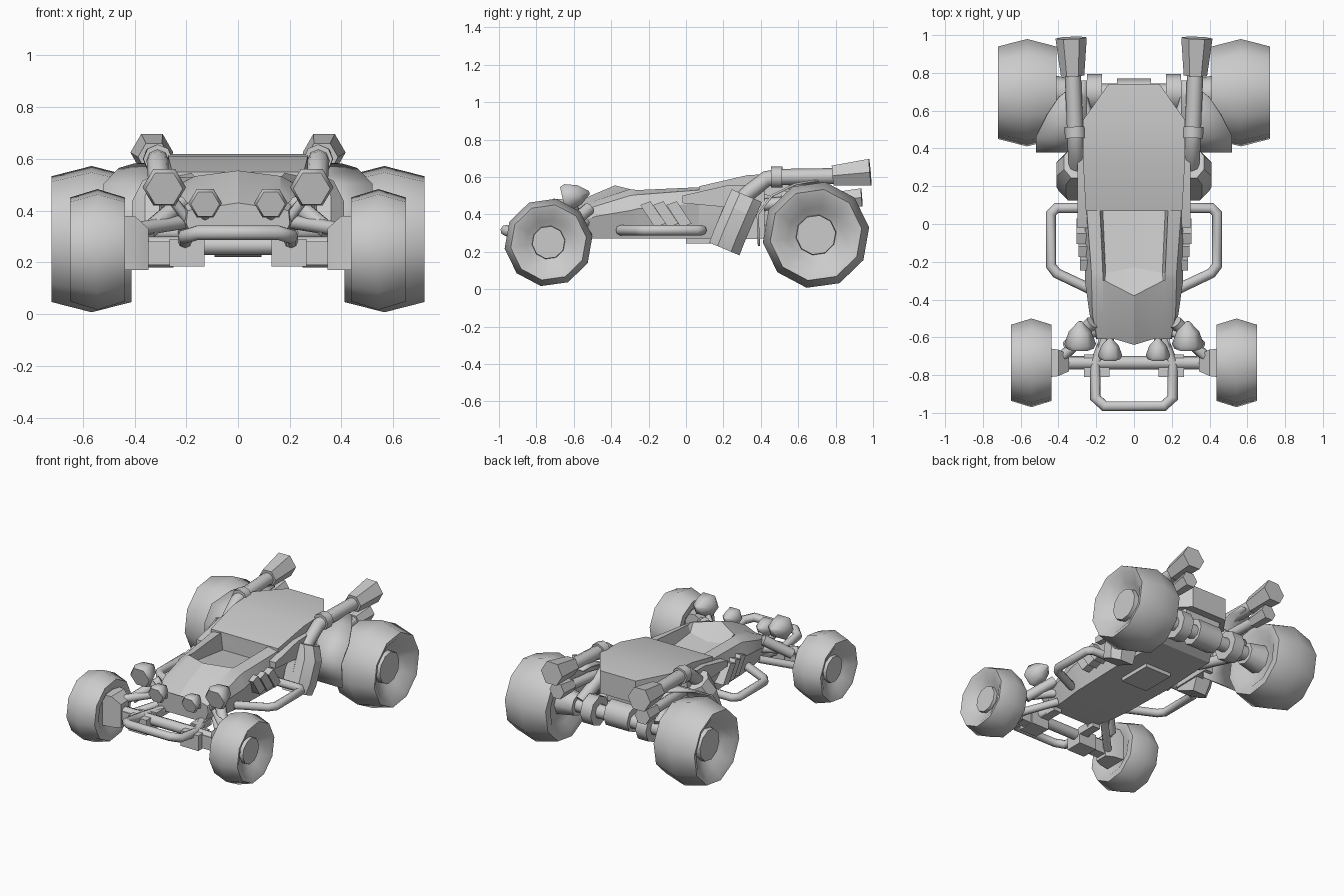
import bpy, bmesh, math
from mathutils import Vector

if "Cube" in bpy.data.objects:
    bpy.data.objects.remove(bpy.data.objects["Cube"])

SIDES = ((1, "right"), (-1, "left"))


def finish(name, bm, angle=30):
    bmesh.ops.recalc_face_normals(bm, faces=bm.faces)
    me = bpy.data.meshes.new(name)
    bm.to_mesh(me)
    bm.free()
    ob = bpy.data.objects.new(name, me)
    bpy.context.collection.objects.link(ob)
    bpy.ops.object.select_all(action='DESELECT')
    ob.select_set(True)
    bpy.context.view_layer.objects.active = ob
    bpy.ops.object.shade_smooth_by_angle(angle=math.radians(angle))
    return ob


def loft(name, rings, caps=True, closed=True, angle=20):
    """Skin a series of equal-length point rings."""
    bm = bmesh.new()
    vs = [[bm.verts.new(p) for p in r] for r in rings]
    n = len(rings[0])
    for a, b in zip(vs, vs[1:]):
        for i in range(n if closed else n - 1):
            j = (i + 1) % n
            bm.faces.new((a[i], a[j], b[j], b[i]))
    if caps:
        bm.faces.new(vs[0])
        bm.faces.new(vs[-1])
    bmesh.ops.remove_doubles(bm, verts=bm.verts, dist=1e-5)
    return finish(name, bm, angle)


def side_prism(name, yz, x0, x1):
    return loft(name, [[(x, y, z) for y, z in yz] for x in (x0, x1)])


def box(name, x, y, z):
    return side_prism(name, [(y[0], z[0]), (y[1], z[0]), (y[1], z[1]), (y[0], z[1])], *x)


def lathe(name, p, axis, profile, n=8, turn=0, angle=50):
    """Revolve (distance, radius) pairs around an axis starting at p."""
    a = Vector(axis).normalized()
    u = (Vector((0, 0, 1)) if abs(a.z) < .9 else Vector((0, 1, 0))).cross(a).normalized()
    v = a.cross(u)
    rings = []
    for d, r in profile:
        t = [math.radians(turn) + 2 * math.pi * i / n for i in range(n)]
        rings.append([Vector(p) + a * d + (u * math.cos(k) + v * math.sin(k)) * r for k in t])
    return loft(name, rings, angle=angle)


def rod(name, p, q, r0, r1=None, n=8, turn=0):
    d = Vector(q) - Vector(p)
    return lathe(name, p, d, [(0, r0), (d.length, r0 if r1 is None else r1)], n, turn)


def tube(name, pts, r):
    cu = bpy.data.curves.new(name, 'CURVE')
    cu.dimensions = '3D'
    cu.bevel_depth = r
    cu.bevel_resolution = 2
    cu.use_fill_caps = True
    sp = cu.splines.new('POLY')
    sp.points.add(len(pts) - 1)
    for q, c in zip(sp.points, pts):
        q.co = (*c, 1)
    ob = bpy.data.objects.new(name, cu)
    bpy.context.collection.objects.link(ob)


def mirrored_ring(half):
    return half + [(-x, y, z) for x, y, z in reversed(half)]


# Front hull with open cockpit: bottom, side, shoulder, rail, floor edge, centre
def hull_ring(y, bottom, side, shoulder, rail, floor, zc, yc=None):
    half = [(x, y, z) for x, z in (bottom, side, shoulder, rail, floor)]
    yc = y if yc is None else yc
    ring = half + [(0, yc, zc)] + [(-x, py, z) for x, py, z in reversed(half)]
    return ring


loft("hull", [
    hull_ring(-.61, (.17, .28), (.20, .35), (.195, .40), (.15, .41), (.10, .415), .43, -.64),
    hull_ring(-.48, (.19, .27), (.235, .39), (.22, .445), (.165, .475), (.10, .485), .50, -.51),
    hull_ring(-.30, (.21, .27), (.26, .42), (.225, .50), (.165, .535), (.155, .535), .555, -.38),
    hull_ring(-.26, (.21, .27), (.26, .43), (.225, .505), (.165, .53), (.15, .48), .47, -.23),
    hull_ring(.07, (.22, .27), (.26, .46), (.25, .53), (.18, .545), (.165, .43), .43),
    hull_ring(.071, (.22, .27), (.26, .46), (.25, .53), (.18, .545), (.165, .545), .545),
    hull_ring(.50, (.20, .27), (.25, .46), (.25, .54), (.18, .58), (.16, .58), .58),
    hull_ring(.68, (.12, .38), (.14, .46), (.14, .54), (.12, .58), (.10, .58), .58)])

# Roof / engine cover
loft("roof", [mirrored_ring([(w, y, zb), (w, y, zt)]) for y, w, zb, zt in (
    (.07, .255, .52, .55), (.33, .27, .53, .61), (.55, .27, .47, .62), (.74, .135, .45, .605))])
box("belly_plate", (-.10, .10), (0, .24), (.245, .29))


# Wheels: centre y, centre z, centre x, half width, radius
for label, y, z, x, hw, R in (("front", -.735, .25, .543, .107, .237),
                              ("rear", .695, .29, .566, .155, .287)):
    prof = [(-hw * .75, 0), (-hw * .75, R * .5), (-hw, R * .68), (-hw, R * .86), (0, R),
            (hw, R * .86), (hw * .93, R * .74), (hw * .62, R * .52), (hw * .45, R * .38),
            (hw * .65, R * .37), (hw * .65, 0)]
    for s, side in SIDES:
        lathe(f"{label}_wheel_{side}", (s * x, y, z), (s, 0, 0), prof, 10, 8 if s > 0 else 172, 40)

# Axles and front bumper
rod("front_axle", (-.38, -.735, .265), (.38, -.735, .265), .036)
rod("rear_axle", (-.47, .695, .30), (.47, .695, .30), .048)
rod("differential", (-.09, .68, .31), (.09, .68, .31), .09)
tube("front_bumper", [(-.15, -.60, .28), (-.205, -.74, .275), (-.205, -.92, .30), (-.155, -.965, .315),
                      (.155, -.965, .315), (.205, -.92, .30), (.205, -.74, .275), (.15, -.60, .28)], .029)

for s, side in SIDES:
    # Front suspension
    box(f"axle_clamp_{side}", (s * .13, s * .265), (-.81, -.69), (.185, .29))
    box(f"axle_bracket_{side}", (s * .25, s * .345), (-.77, -.70), (.19, .28))
    box(f"chassis_arm_{side}", (s * .13, s * .19), (-.70, -.56), (.25, .30))
    loft(f"front_knuckle_{side}", [[(s * px, -.735 + dy, pz) for dy, pz in
         ((-h, .17), (h, .17), (h, zt), (-h, zt))] for px, h, zt in ((.345, .045, .33), (.40, .07, .38), (.475, .08, .38))])
    tube(f"upper_arm_{side}", [(s * .19, -.53, .36), (s * .38, -.70, .33)], .028)
    tube(f"lower_arm_{side}", [(s * .19, -.52, .29), (s * .37, -.70, .22)], .026)
    rod(f"front_shock_{side}", (s * .22, -.52, .43), (s * .35, -.65, .32), .035)

    # Headlamps with domed backs
    for label, x, y, z, r in (("outer", .285, -.66, .485, .084), ("inner", .127, -.715, .425, .065)):
        lathe(f"{label}_lamp_{side}", (s * x, y, z), (0, 1, .22),
              [(0, r * .85), (r * .3, r), (r * 1.1, r * .72), (r * 1.75, r * .12)], 6, 0, 65)
        rod(f"{label}_lamp_post_{side}", (s * x, y + .05, z), (s * min(x, .19), -.57, .36), .02)

    # Nerf bars
    tube(f"side_bar_{side}", [(s * .22, .085, .315), (s * .41, .085, .315), (s * .44, .055, .315),
                              (s * .44, -.22, .315), (s * .41, -.26, .315), (s * .22, -.35, .315)], .028)
    # Slanted vents
    for i in range(3):
        y = -.245 + i * .07
        side_prism(f"side_vent_{side}_{i}", [(y, .45), (y + .055, .47), (y + .135, .35), (y + .075, .335)],
                   s * .22, s * (.285 + .01 * i))
    # Side panel and tilted air intake
    side_prism(f"side_panel_{side}", [(.13, .265), (.42, .27), (.42, .56), (.22, .555), (-.02, .50), (-.02, .46), (.20, .44)],
               s * .24, s * .30)
    outline = [(.25, -.09), (.36, -.09), (.41, -.04), (.41, .04), (.36, .09), (.25, .09)]
    loft(f"air_intake_{side}", [[(s * (.25 + (px - .25) * k), cy + t * .9, cz - t * .38) for px, t in outline]
                                for cy, cz, k in ((.205, .215, .9), (.23, .28, 1), (.29, .42, 1), (.325, .50, .75))])

    # Rear fender
    pts = [(.39, .23, .52), (.383, .40, .52), (.46, .50, .52), (.58, .56, .46), (.67, .577, .40), (.76, .58, .29)]
    fender = loft(f"rear_fender_{side}", [[(s * .25, y, z), (s * xo, y, z)] for y, z, xo in pts],
                  caps=False, closed=False, angle=40)
    fender.modifiers.new("thickness", 'SOLIDIFY').thickness = .012
    fender.modifiers["thickness"].offset = 0

    # Rear axle collars and trailing arm
    rod(f"axle_collar_{side}", (s * .17, .695, .30), (s * .25, .695, .30), .10)
    rod(f"rear_hub_{side}", (s * .33, .695, .30), (s * .47, .695, .30), .075, .10)
    tube(f"trailing_arm_{side}", [(s * .21, .38, .31), (s * .32, .68, .29)], .035)
    rod(f"rear_shock_{side}", (s * .24, .52, .50), (s * .30, .71, .34), .042)

    # Exhausts: upper pipe, collar and flared tips
    tube(f"exhaust_pipe_{side}", [(s * .305, .26, .44), (s * .305, .34, .52), (s * .31, .43, .59),
                                  (s * .312, .50, .60), (s * .325, .82, .605)], .043)
    rod(f"exhaust_collar_{side}", (s * .31, .455, .60), (s * .312, .515, .60), .056)
    rod(f"exhaust_tip_{side}", (s * .325, .785, .607), (s * .333, .985, .625), .062, .083, 6)
    tube(f"lower_pipe_{side}", [(s * .27, .40, .45), (s * .30, .60, .47), (s * .32, .84, .48)], .033)
    rod(f"lower_exhaust_tip_{side}", (s * .32, .80, .48), (s * .325, .94, .49), .045, .057, 6)
